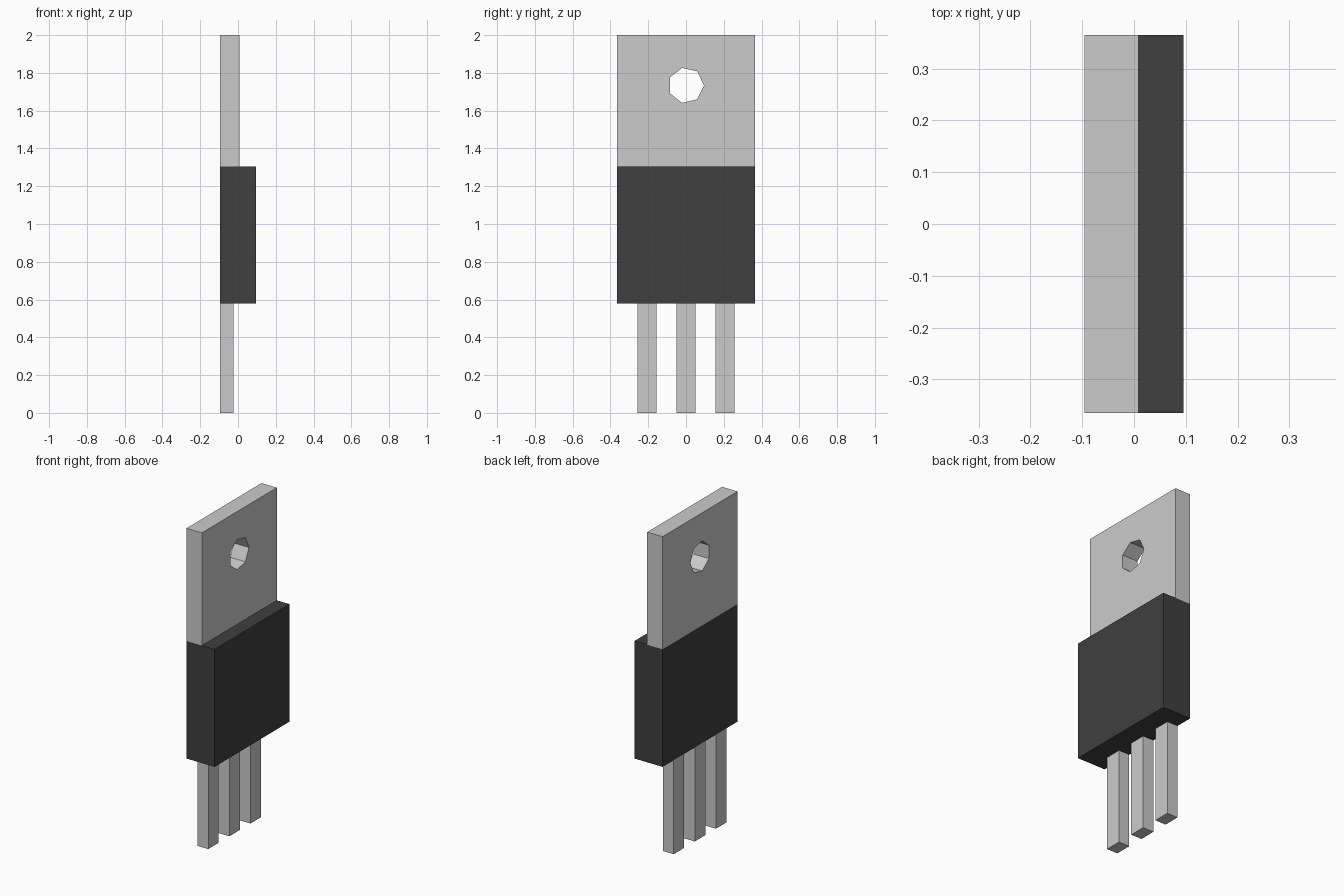
import bpy, bmesh, math

if "Cube" in bpy.data.objects:
    bpy.data.objects.remove(bpy.data.objects["Cube"])

BACK, FRONT = -0.096, 0.096      # x extents of the package
HALF_W = 0.365                   # half width in y
BODY_Z0, BODY_Z1, TOP = 0.58, 1.305, 2.0


def box(name, x, y, z):
    """Box spanning the given (min, max) ranges."""
    spans = (x, y, z)
    bm = bmesh.new()
    bmesh.ops.create_cube(bm, size=1)
    bmesh.ops.scale(bm, vec=[b - a for a, b in spans], verts=bm.verts)
    bmesh.ops.translate(bm, vec=[(a + b) / 2 for a, b in spans], verts=bm.verts)
    return finish(name, bm)


def finish(name, bm):
    bmesh.ops.recalc_face_normals(bm, faces=bm.faces)
    mesh = bpy.data.meshes.new(name)
    bm.to_mesh(mesh)
    bm.free()
    ob = bpy.data.objects.new(name, mesh)
    bpy.context.collection.objects.link(ob)
    return ob


def pierced_plate(name, x0, x1, loops):
    """Fill outline and hole loops given in (y, z), then extrude along x."""
    bm = bmesh.new()
    for loop in loops:
        vs = [bm.verts.new((x0, y, z)) for y, z in loop]
        for a, b in zip(vs, vs[1:] + vs[:1]):
            bm.edges.new((a, b))
    bmesh.ops.triangle_fill(bm, use_beauty=True, edges=bm.edges[:], normal=(1, 0, 0))
    geom = bmesh.ops.extrude_face_region(bm, geom=bm.faces[:], use_keep_orig=True)["geom"]
    moved = [g for g in geom if isinstance(g, bmesh.types.BMVert)]
    bmesh.ops.translate(bm, vec=(x1 - x0, 0, 0), verts=moved)
    return finish(name, bm)


# Dark moulded body
body = box("body", (BACK, FRONT), (-HALF_W, HALF_W), (BODY_Z0, BODY_Z1))
black = bpy.data.materials.new("black_plastic")
black.diffuse_color = (0.05, 0.05, 0.05, 1)
black.use_nodes = True
black.node_tree.nodes["Principled BSDF"].inputs["Base Color"].default_value = black.diffuse_color
body.data.materials.append(black)

# Metal mounting tab with a seven-sided hole
outline = [(-HALF_W, BODY_Z1), (HALF_W, BODY_Z1), (HALF_W, TOP), (-HALF_W, TOP)]
hole = [(0.095 * math.cos(i * math.tau / 7), 1.734 + 0.095 * math.sin(i * math.tau / 7))
        for i in range(7)]
pierced_plate("mounting_tab", BACK, 0.009, [outline, hole])

# Three legs
for i, y in enumerate((-0.206, 0, 0.206), 1):
    box(f"leg_{i}", (BACK, -0.023), (y - 0.051, y + 0.051), (0, BODY_Z0))
